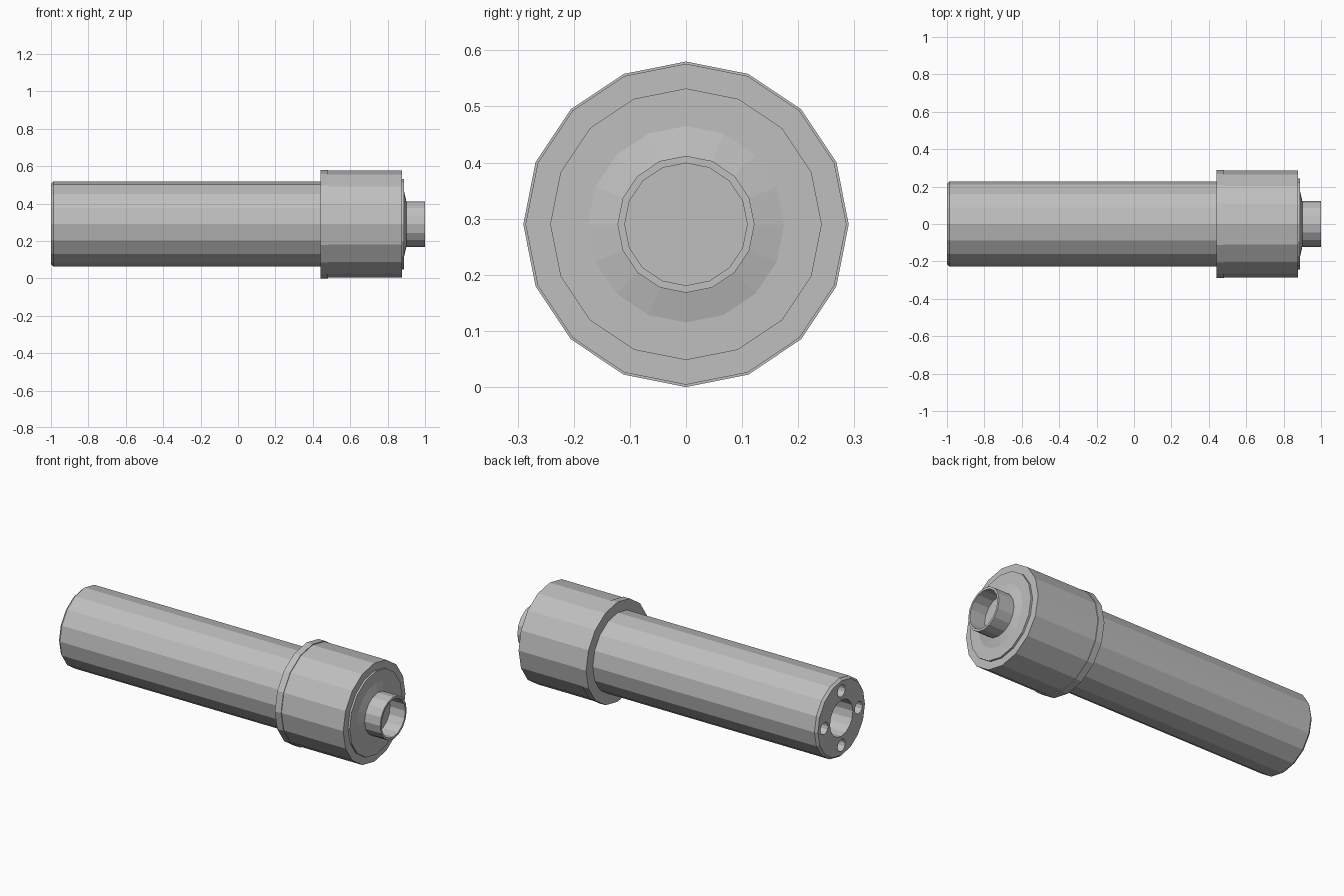
import bpy, bmesh
from math import sin, cos, pi

cube = bpy.data.objects.get("Cube")
if cube:
    bpy.data.objects.remove(cube, do_unlink=True)

AXIS_Z = 0.29

metal = bpy.data.materials.new("grey metal")
metal.use_nodes = True
GREY = (0.52, 0.52, 0.52, 1)
metal.diffuse_color = GREY
metal.node_tree.nodes["Principled BSDF"].inputs["Base Color"].default_value = GREY


def lathe(name, profile, sides=16, cy=0.0, cz=AXIS_Z):
    """Turn (x, radius) points around a lengthwise axis and cap both ends."""
    bm = bmesh.new()
    rings = []
    for x, r in profile:
        rings.append([bm.verts.new((x, cy + r * sin(2 * pi * i / sides),
                                    cz + r * cos(2 * pi * i / sides)))
                      for i in range(sides)])
    for a, b in zip(rings, rings[1:]):
        for i in range(sides):
            j = (i + 1) % sides
            bm.faces.new((a[i], a[j], b[j], b[i]))
    bm.faces.new(rings[0])
    bm.faces.new(rings[-1])
    bmesh.ops.recalc_face_normals(bm, faces=bm.faces)
    mesh = bpy.data.meshes.new(name)
    bm.to_mesh(mesh)
    bm.free()
    mesh.materials.append(metal)
    obj = bpy.data.objects.new(name, mesh)
    bpy.context.collection.objects.link(obj)
    return obj


# Long tube with a chamfered rear edge and a deep central bore
tube = lathe("long_tube", [(-0.7, 0.105), (-1, 0.105), (-1, 0.216),
                           (-0.986, 0.228), (0.46, 0.228)])

# Four small blind holes around the bore
for k in range(4):
    a = k * pi / 2
    cutter = lathe("hole_cutter", [(-1.05, 0.035), (-0.94, 0.035)], 12,
                   0.158 * sin(a), AXIS_Z + 0.158 * cos(a))
    cutter.hide_render = True
    mod = tube.modifiers.new("hole", 'BOOLEAN')
    mod.operation = 'DIFFERENCE'
    mod.solver = 'EXACT'
    mod.object = cutter
    bpy.context.view_layer.objects.active = tube
    bpy.ops.object.modifier_apply(modifier="hole")
    bpy.data.objects.remove(cutter, do_unlink=True)

# Wide collar with a slightly larger rear flange
lathe("collar", [(0.44, 0.29), (0.48, 0.29), (0.48, 0.286), (0.877, 0.286)])

# Raised end plate with a shallow cone
lathe("end_plate", [(0.87, 0.242), (0.888, 0.242), (0.888, 0.175), (0.9, 0.122)])

# Short hollow nozzle
lathe("nozzle", [(0.895, 0.122), (1, 0.122), (1, 0.109), (0.902, 0.109)])
